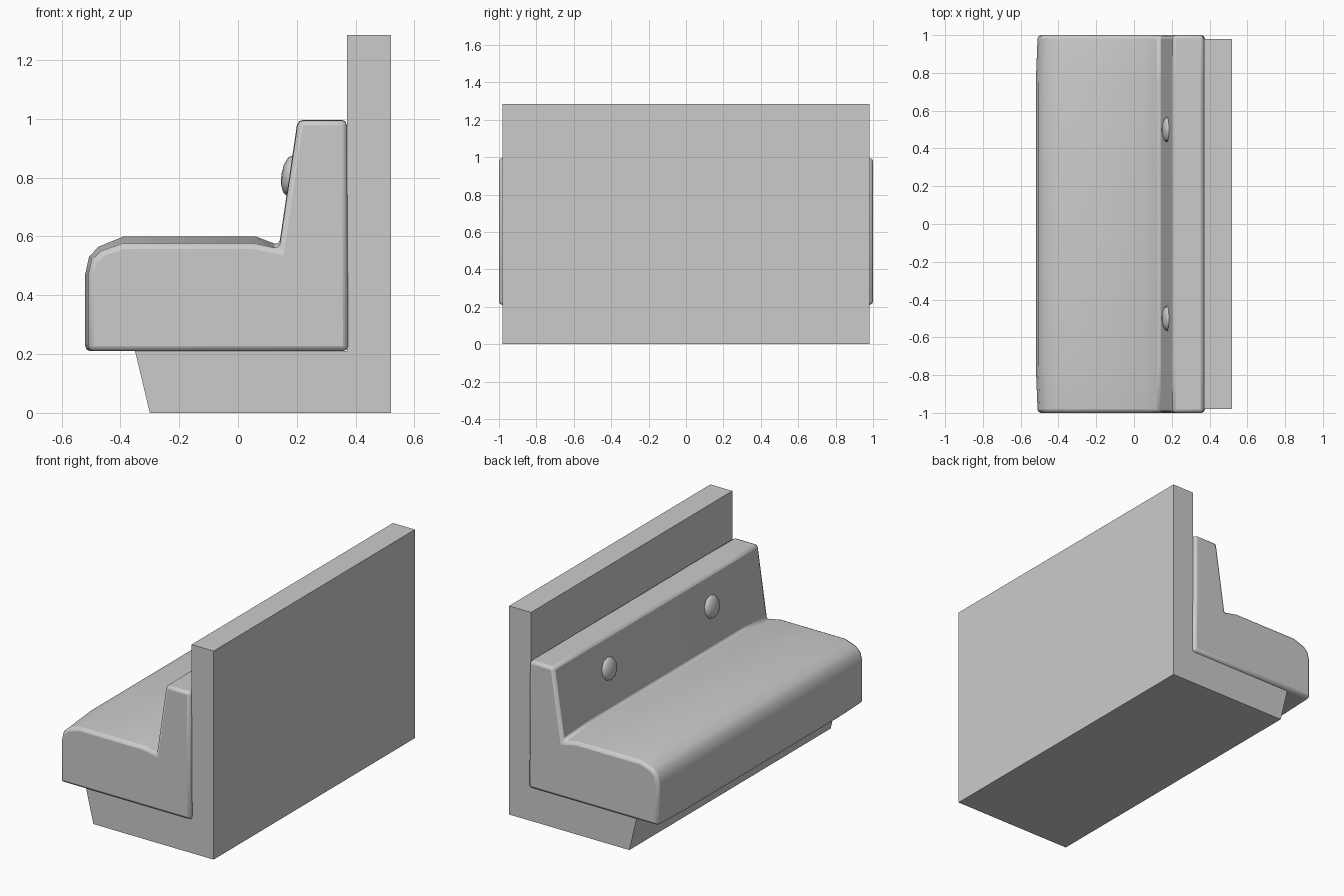
import bpy, bmesh
from mathutils import Vector

if "Cube" in bpy.data.objects:
    bpy.data.objects.remove(bpy.data.objects["Cube"])


def finish(obj, angle):
    bpy.ops.object.select_all(action='DESELECT')
    bpy.context.view_layer.objects.active = obj
    obj.select_set(True)
    bpy.ops.object.shade_smooth_by_angle(angle=angle)


def loft(name, sections):
    """Skin (y, [(x, z), ...]) sections and cap both ends."""
    bm = bmesh.new()
    rings = [[bm.verts.new((x, y, z)) for x, z in pts] for y, pts in sections]
    n = len(rings[0])
    for a, b in zip(rings, rings[1:]):
        for i in range(n):
            j = (i + 1) % n
            bm.faces.new((a[i], a[j], b[j], b[i]))
    bm.faces.new(rings[0])
    bm.faces.new(rings[-1])
    bmesh.ops.recalc_face_normals(bm, faces=bm.faces)
    mesh = bpy.data.meshes.new(name)
    bm.to_mesh(mesh)
    bm.free()
    obj = bpy.data.objects.new(name, mesh)
    bpy.context.collection.objects.link(obj)
    return obj


# Frame: plinth with sloped front and tall back panel
frame_pts = [(-0.30, 0), (0.52, 0), (0.52, 1.285), (0.37, 1.285), (0.37, 0.21), (-0.35, 0.21)]
frame = loft("frame", [(-0.98, frame_pts), (0.98, frame_pts)])
finish(frame, 0.6)

# Cushion: seat and backrest in one piece, slightly crowned in the middle
mid = [(-0.52, 0.21), (0.375, 0.21), (0.37, 0.997), (0.203, 0.997), (0.14, 0.57),
       (0.06, 0.60), (-0.39, 0.60), (-0.475, 0.565), (-0.507, 0.53), (-0.52, 0.47)]
end = [(-0.51, 0.21), (0.375, 0.21), (0.37, 0.995), (0.205, 0.995), (0.14, 0.557),
       (0.05, 0.576), (-0.39, 0.576), (-0.465, 0.55), (-0.497, 0.52), (-0.51, 0.465)]
cushion = loft("cushion", [(-1, end), (-0.75, mid), (0.75, mid), (1, end)])
bev = cushion.modifiers.new("soft_edges", 'BEVEL')
bev.width = 0.018
bev.segments = 2
bev.limit_method = 'ANGLE'
bev.angle_limit = 0.8
finish(cushion, 0.9)

# Buttons on the sloped backrest
normal = Vector((-0.99, 0, 0.14))
for side, y in (("left", -0.5), ("right", 0.5)):
    bpy.ops.mesh.primitive_uv_sphere_add(segments=10, ring_count=6, radius=1,
                                         location=(0.177, y, 0.807))
    button = bpy.context.object
    button.name = "button_" + side
    button.scale = (0.07, 0.07, 0.03)
    button.rotation_euler = normal.to_track_quat('Z', 'Y').to_euler()
    finish(button, 1.0)
